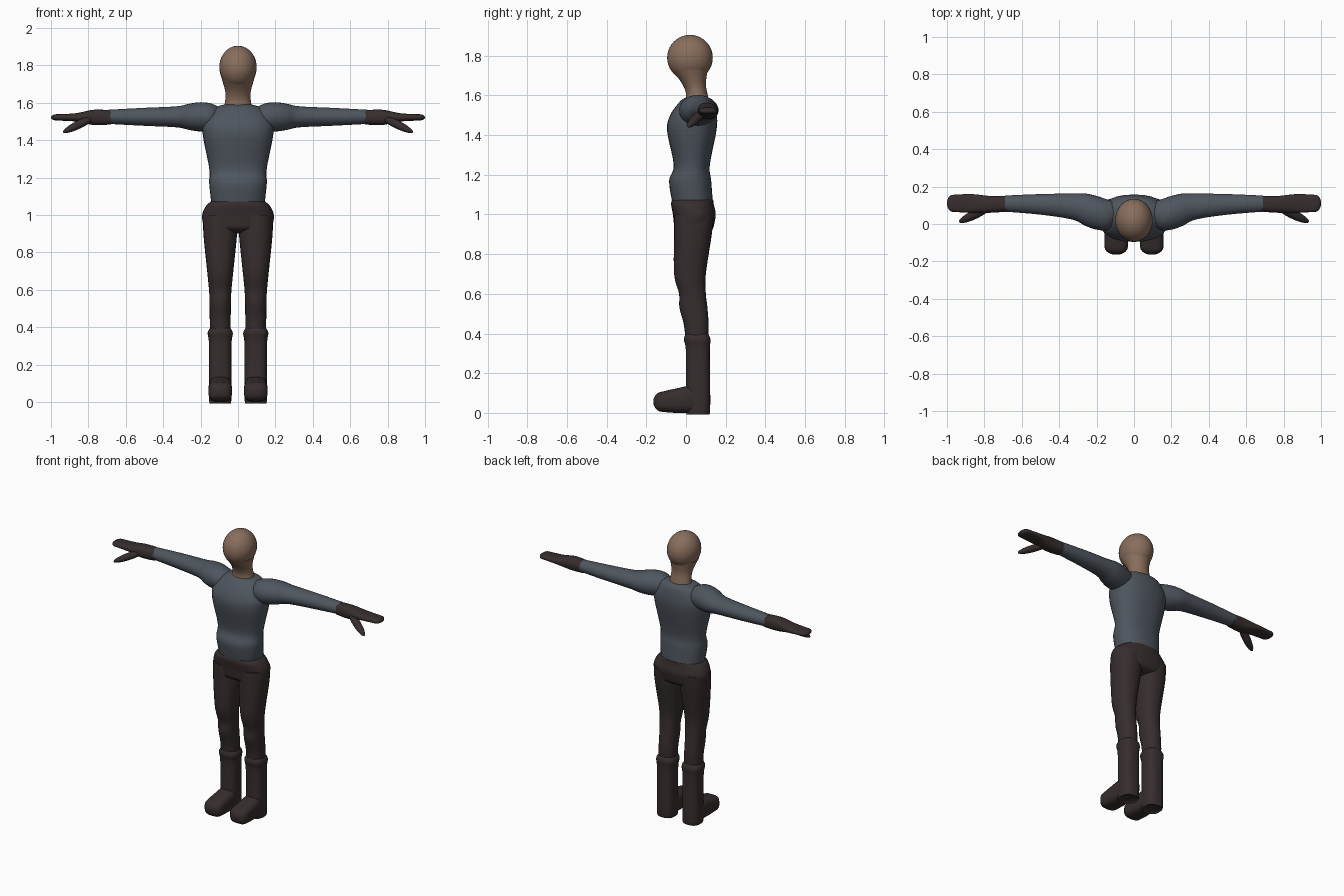
import bpy, bmesh, math
from mathutils import Vector

cube = bpy.data.objects.get("Cube")
if cube:
    bpy.data.objects.remove(cube, do_unlink=True)


def material(name, color):
    mat = bpy.data.materials.new(name)
    mat.use_nodes = True
    mat.diffuse_color = (*color, 1)
    bsdf = mat.node_tree.nodes["Principled BSDF"]
    bsdf.inputs["Base Color"].default_value = (*color, 1)
    bsdf.inputs["Roughness"].default_value = 0.8
    return mat


def finish(name, mat, bm):
    """Turn the bmesh into a smooth shaded object."""
    bmesh.ops.recalc_face_normals(bm, faces=bm.faces)
    mesh = bpy.data.meshes.new(name)
    bm.to_mesh(mesh)
    bm.free()
    mesh.materials.append(mat)
    obj = bpy.data.objects.new(name, mesh)
    bpy.context.collection.objects.link(obj)
    bpy.ops.object.select_all(action="DESELECT")
    obj.select_set(True)
    bpy.context.view_layer.objects.active = obj
    bpy.ops.object.shade_smooth_by_angle(angle=math.radians(50))
    return obj


def ellipsoid(name, mat, centre, radii, direction=(1, 0, 0)):
    """Stretched ball whose first radius lies along the direction."""
    bm = bmesh.new()
    bmesh.ops.create_uvsphere(bm, u_segments=32, v_segments=20, radius=1)
    turn = Vector(direction).to_track_quat("X", "Z")
    for vert in bm.verts:
        vert.co = Vector(centre) + turn @ (vert.co * Vector(radii))
    finish(name, mat, bm)


def smooth_rows(rows, steps=5):
    """Catmull-Rom interpolation through the rows."""
    result = []
    last = len(rows) - 1
    for i in range(last):
        before, start, end, after = (rows[max(0, min(k, last))] for k in range(i - 1, i + 3))
        for j in range(steps):
            t = j / steps
            result.append([
                b + t / 2 * (c - a + t * (2 * a - 5 * b + 4 * c - d + t * (3 * (b - c) + d - a)))
                for a, b, c, d in zip(before, start, end, after)])
    return result + [list(rows[last])]


def add_round_tip(rows, depth, steps=5):
    """Close the far end with rows that shrink along a quarter ellipse."""
    position, half, low, high = rows[-1]
    forward = math.copysign(depth, position - rows[0][0])
    middle, reach = (low + high) / 2, (high - low) / 2
    for k in range(1, steps):
        angle = math.pi / 2 * k / steps
        size = math.cos(angle)
        rows.append([position + forward * math.sin(angle), half * size,
                     middle - reach * size, middle + reach * size])


def loft(name, mat, axes, centre, rows, side=1, power=2, tip=0, sides=28):
    """Skin of superellipse rings. The axes are: along, across, depth.
    Each row is: position along, half width about the centre, low and high depth."""
    along, across, depth = ("xyz".index(letter) for letter in axes)
    rows = smooth_rows(rows)
    if tip:
        add_round_tip(rows, tip)

    def bulge(value):
        return math.copysign(abs(value) ** (2 / power), value)

    bm = bmesh.new()
    rings = []
    for position, half, low, high in rows:
        ring = []
        for i in range(sides):
            angle = math.tau * i / sides
            co = Vector()
            co[along] = position
            co[across] = centre + half * bulge(math.cos(angle))
            co[depth] = (low + high) / 2 + (high - low) / 2 * bulge(math.sin(angle))
            co.x *= side
            ring.append(bm.verts.new(co))
        rings.append(ring)
    for ring, following in zip(rings, rings[1:]):
        for i in range(sides):
            bm.faces.new((ring[i - 1], ring[i], following[i], following[i - 1]))
    bm.faces.new(rings[0])
    bm.faces.new(rings[-1])
    finish(name, mat, bm)


skin = material("brown skin", (0.25, 0.155, 0.108))
cloth = material("slate grey cloth", (0.078, 0.092, 0.112))
leather = material("dark brown leather", (0.038, 0.027, 0.027))

# Head and neck
ellipsoid("head", skin, (0, 0.02, 1.79), (0.1, 0.115, 0.115))
loft("neck", skin, "zxy", 0, [
    (1.54, 0.085, -0.02, 0.12), (1.6, 0.07, 0, 0.11),
    (1.66, 0.068, -0.02, 0.1), (1.73, 0.088, -0.075, 0.11)])

# Shirt body, from the hem to the neckline
loft("shirt_body", cloth, "zxy", 0, [
    (1.065, 0.143, -0.07, 0.135), (1.17, 0.154, -0.085, 0.127),
    (1.25, 0.154, -0.062, 0.12), (1.42, 0.187, -0.095, 0.153),
    (1.5, 0.186, -0.08, 0.156), (1.57, 0.13, -0.03, 0.14),
    (1.59, 0.075, 0, 0.11)], power=2.3)

# Hips of the trousers
loft("trouser_hips", leather, "zxy", 0, [
    (1.075, 0.14, -0.07, 0.137), (1.05, 0.17, -0.075, 0.14),
    (1, 0.192, -0.066, 0.15), (0.94, 0.185, -0.06, 0.14)], power=2.3, tip=0.04)

for side, label in ((1, "left_"), (-1, "right_")):
    # Trouser leg, with thigh, knee and calf
    loft(label + "trouser_leg", leather, "zxy", 0.095, [
        (1, 0.09, -0.06, 0.14), (0.9, 0.09, -0.06, 0.13),
        (0.7, 0.07, -0.06, 0.1), (0.6, 0.06, -0.035, 0.1),
        (0.53, 0.057, -0.033, 0.108), (0.44, 0.056, -0.01, 0.114),
        (0.33, 0.055, 0, 0.11)], side, 2.2)
    # Boot shaft with its flared cuff
    loft(label + "boot_shaft", leather, "zxy", 0.095, [
        (0.4, 0.05, 0, 0.11), (0.37, 0.067, -0.01, 0.123),
        (0.3, 0.06, 0, 0.12), (0.02, 0.06, 0, 0.122),
        (0, 0.05, 0.01, 0.11)], side, 2.6)
    # Boot foot with a round toe
    loft(label + "boot_foot", leather, "yxz", 0.095, [
        (0.1, 0.05, 0, 0.1), (0.03, 0.06, 0, 0.135),
        (-0.05, 0.063, 0, 0.123), (-0.12, 0.063, 0.005, 0.107)],
        side, 3, tip=0.045)
    # Sleeve, from the shoulder to the wrist
    loft(label + "sleeve", cloth, "xzy", 1.525, [
        (0.08, 0.04, 0.02, 0.11), (0.14, 0.07, -0.03, 0.13),
        (0.2, 0.078, -0.03, 0.15), (0.26, 0.07, -0.01, 0.163),
        (0.33, 0.056, 0.024, 0.163), (0.5, 0.048, 0.05, 0.16),
        (0.69, 0.038, 0.066, 0.152)], side)
    # Gloved hand with the fingers held together, and the thumb
    loft(label + "glove", leather, "xzy", 1.522, [
        (0.68, 0.038, 0.066, 0.15), (0.77, 0.041, 0.06, 0.15),
        (0.87, 0.022, 0.06, 0.16), (0.97, 0.017, 0.065, 0.156)],
        side, 2.5, tip=0.03)
    ellipsoid(label + "thumb", leather, (0.845 * side, 0.055, 1.487),
              (0.11, 0.025, 0.022), (2 * side, -1, -1))
